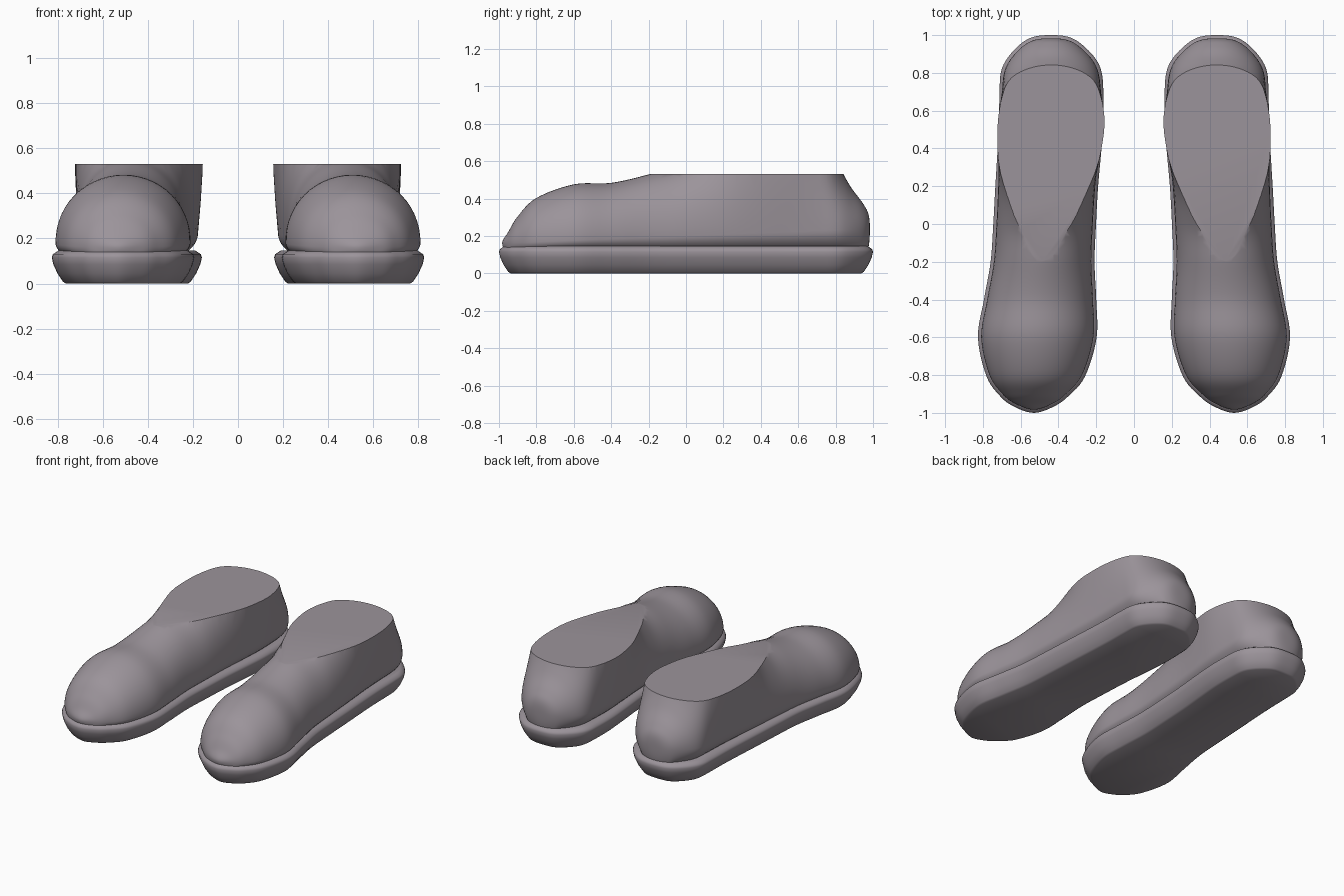
import bpy
import bmesh
import math
from mathutils import Vector

if "Cube" in bpy.data.objects:
    bpy.data.objects.remove(bpy.data.objects["Cube"], do_unlink=True)

ANKLE = 0.53      # height of the flat ankle cut
RING = 56         # points around each cross-section
STEPS = 6         # rings between two key sections

grey = bpy.data.materials.new("warm_grey")
grey.use_nodes = True
colour = (0.33, 0.295, 0.325, 1)
grey.diffuse_color = colour
grey.node_tree.nodes["Principled BSDF"].inputs["Base Color"].default_value = colour

# Key sections from toe to heel: y, centre x, half width, dome height
KEYS = [Vector(k) for k in (
    (-.983, .53, 0, 0), (-.95, .53, .10, .06), (-.9, .528, .168, .14),
    (-.8, .52, .245, .235), (-.6, .512, .297, .30), (-.4, .497, .28, .30),
    (-.2, .484, .258, .337), (0, .473, .255, .39), (.2, .462, .255, .58),
    (.4, .447, .258, 1.1), (.55, .438, .26, 1.2), (.7, .437, .258, .75),
    (.8, .438, .25, .4), (.87, .438, .217, .245), (.94, .44, .15, .145),
    (.975, .44, .085, .08), (.983, .44, 0, 0))]


def mirrored_end(k):
    return Vector((k[0], k[1], -k[2], -k[3]))


def smooth_sections():
    """Catmull-Rom spline through the key sections, rounded at both ends."""
    pts = [mirrored_end(KEYS[1])] + KEYS + [mirrored_end(KEYS[-2])]
    out = []
    for a, b, c, d in zip(pts, pts[1:], pts[2:], pts[3:]):
        for i in range(STEPS):
            t = i / STEPS
            out.append(b + (c - a) * t / 2 + (a * 2 - b * 5 + c * 4 - d) * t * t / 2
                       + (b * 3 - a - c * 3 + d) * t ** 3 / 2)
    return out + [KEYS[-1]]


SECTIONS = smooth_sections()


def loft(bm, rings):
    """Bridge equal rings of points and close both ends."""
    rows = [[bm.verts.new(p) for p in ring] for ring in rings]
    for r, s in zip(rows, rows[1:]):
        for i in range(len(r)):
            j = (i + 1) % len(r)
            bm.faces.new((r[i], r[j], s[j], s[i]))
    bm.faces.new(rows[0])
    bm.faces.new(rows[-1])


def finish(bm, name):
    bmesh.ops.recalc_face_normals(bm, faces=bm.faces)
    mesh = bpy.data.meshes.new(name)
    bm.to_mesh(mesh)
    bm.free()
    mesh.materials.append(grey)
    obj = bpy.data.objects.new(name, mesh)
    bpy.context.collection.objects.link(obj)
    bpy.ops.object.select_all(action='DESELECT')
    obj.select_set(True)
    bpy.context.view_layer.objects.active = obj
    bpy.ops.object.shade_smooth_by_angle(angle=math.radians(40))


def build_upper(side, name):
    """Domed body, flared towards the ankle and cut flat on top."""
    rings = []
    for y, cx, half, height in SECTIONS:
        mid = 0.2 + 0.04 * y
        depth = min(mid - 0.08, height * 1.3)
        ring = []
        for i in range(RING):
            ang = math.tau * i / RING
            c, s = math.cos(ang), math.sin(ang)
            z = (height if s > 0 else depth) * s
            flare = 1 + height * max(z, 0) / 3
            ring.append((side * (cx + half * c * flare), y, mid + z))
        rings.append(ring)
    bm = bmesh.new()
    loft(bm, rings)
    bmesh.ops.remove_doubles(bm, verts=bm.verts, dist=0.0005)
    cut = bmesh.ops.bisect_plane(
        bm, geom=bm.verts[:] + bm.edges[:] + bm.faces[:], dist=0.0001,
        plane_co=(0, 0, ANKLE), plane_no=(0, 0, 1), clear_outer=True)
    rim = [e for e in cut["geom_cut"] if isinstance(e, bmesh.types.BMEdge)]
    bmesh.ops.holes_fill(bm, edges=rim, sides=0)
    finish(bm, name)


def build_sole(side, name):
    """Tapered sole following the outline of the body, with a thin lip."""
    outline = [Vector((cx + half, y)) for y, cx, half, _ in SECTIONS]
    outline += [Vector((cx - half, y)) for y, cx, half, _ in SECTIONS[-2:0:-1]]
    n = len(outline)
    normals = []
    for i in range(n):
        t = (outline[(i + 1) % n] - outline[i - 1]).normalized()
        normals.append(Vector((t.y, -t.x)))
    # Offset from the outline and height of each layer
    layers = ((-.045, 0), (-.033, .008), (-.008, .045), (.01, .085),
              (.017, .115), (.012, .13), (-.012, .146))
    bm = bmesh.new()
    loft(bm, [[(side * (p.x + q.x * off), p.y + q.y * off, z)
               for p, q in zip(outline, normals)] for off, z in layers])
    finish(bm, name)


for label, sign in (("left", 1), ("right", -1)):
    build_upper(sign, label + "_shoe_upper")
    build_sole(sign, label + "_shoe_sole")
